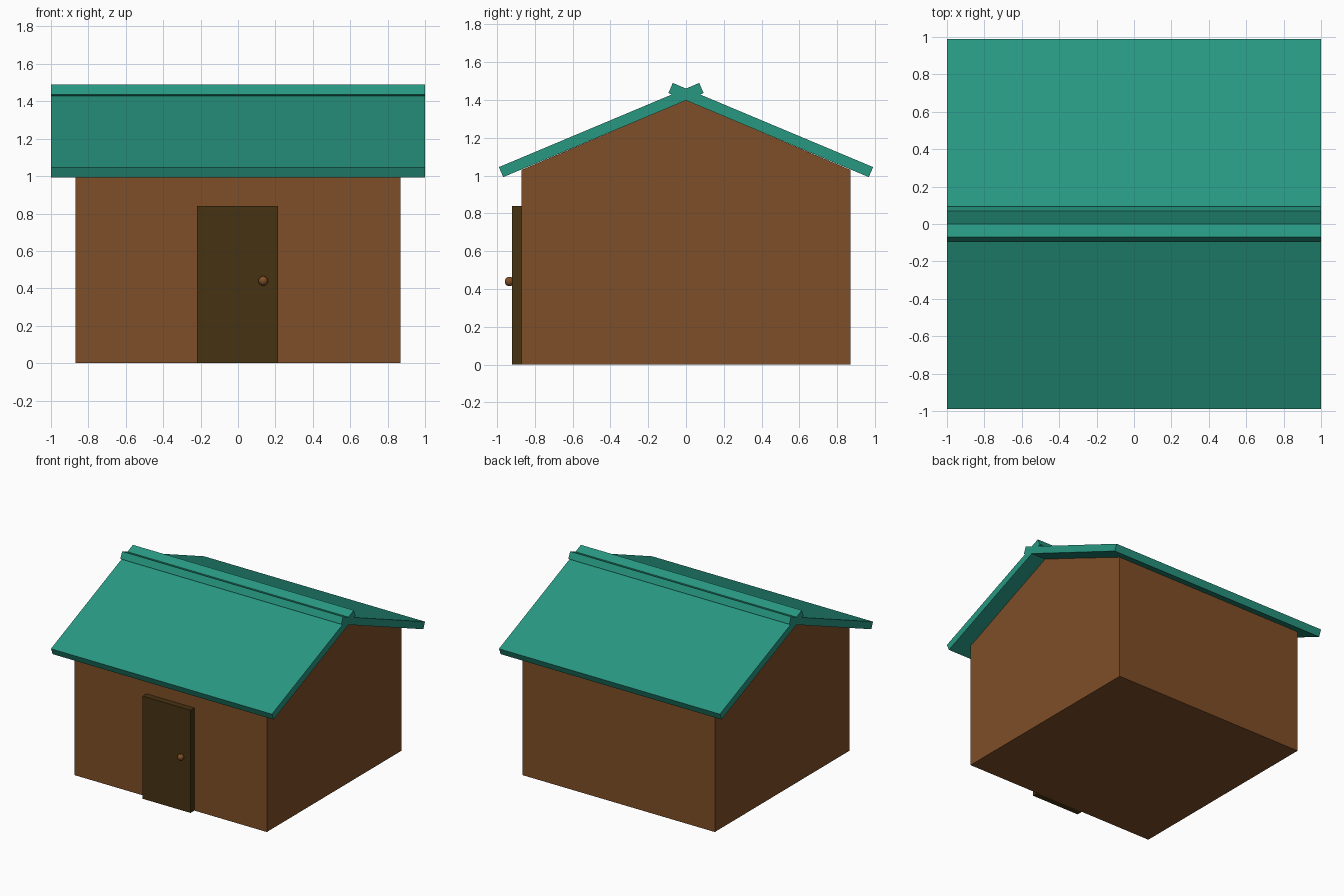
import bpy, bmesh, math
from mathutils import Vector

if "Cube" in bpy.data.objects:
    bpy.data.objects.remove(bpy.data.objects["Cube"])


def material(name, rgb):
    m = bpy.data.materials.new(name)
    m.diffuse_color = (*rgb, 1.0)
    m.use_nodes = True
    m.node_tree.nodes["Principled BSDF"].inputs["Base Color"].default_value = m.diffuse_color
    return m


TEAL = material("teal roof", (0.02, 0.31, 0.22))
BROWN = material("brown wood", (0.21, 0.077, 0.021))
DARK = material("dark door wood", (0.062, 0.032, 0.006))


def prism(name, profile, x0, x1, mat):
    """Extrude a closed (y, z) profile along x."""
    bm = bmesh.new()
    face = bm.faces.new([bm.verts.new((x0, y, z)) for y, z in profile])
    ext = bmesh.ops.extrude_face_region(bm, geom=[face])
    verts = [g for g in ext["geom"] if isinstance(g, bmesh.types.BMVert)]
    bmesh.ops.translate(bm, verts=verts, vec=Vector((x1 - x0, 0, 0)))
    bmesh.ops.recalc_face_normals(bm, faces=bm.faces)
    me = bpy.data.meshes.new(name)
    bm.to_mesh(me)
    bm.free()
    me.materials.append(mat)
    ob = bpy.data.objects.new(name, me)
    bpy.context.collection.objects.link(ob)
    return ob


def box(name, y0, y1, z0, z1, x0, x1, mat):
    return prism(name, [(y0, z0), (y1, z0), (y1, z1), (y0, z1)], x0, x1, mat)


W = 0.87      # half width of the walls
EAVE = 1.03   # wall height

# Walls and triangular gable block
box("walls", -W, W, 0, EAVE, -W, W, BROWN)
prism("gable", [(-W, EAVE), (W, EAVE), (0, 1.40)], -W, W, BROWN)

# Two roof slabs crossing at the ridge
slab = [(-0.99, 1.045), (-0.967, 0.992), (0.093, 1.437), (0.07, 1.49)]
for name, s in (("front_roof_slab", 1), ("back_roof_slab", -1)):
    prism(name, [(s * y, z) for y, z in slab], -1, 1, TEAL)

# Door on the front wall
box("door", -0.92, -W, 0, 0.84, -0.22, 0.215, DARK)

# Round door knob
bpy.ops.mesh.primitive_uv_sphere_add(segments=24, ring_count=12, radius=0.025,
                                     location=(0.135, -0.934, 0.44))
knob = bpy.context.object
knob.name = "door_knob"
knob.data.materials.append(BROWN)
bpy.ops.object.shade_smooth()
